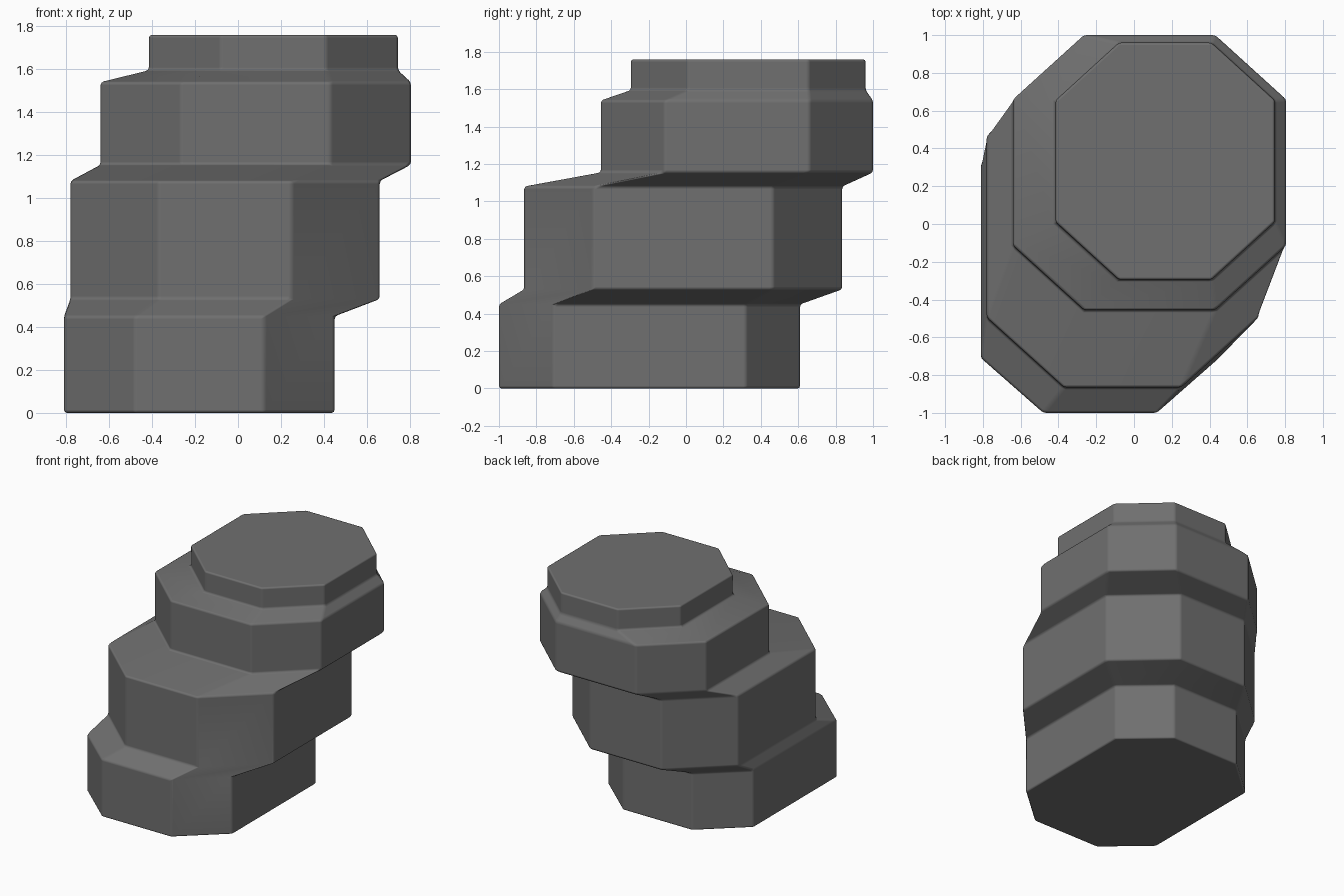
import bpy
import bmesh

cube = bpy.data.objects.get("Cube")
if cube:
    bpy.data.objects.remove(cube, do_unlink=True)

# One dark grey stone colour
stone = bpy.data.materials.new("dark grey stone")
stone.use_nodes = True
colour = (0.16, 0.16, 0.16, 1)
stone.diffuse_color = colour
bsdf = stone.node_tree.nodes["Principled BSDF"]
bsdf.inputs["Base Color"].default_value = colour
bsdf.inputs["Roughness"].default_value = 0.8


def octagon(bm, x0, x1, y0, y1, cut_x, cut_y, z):
    """Ring of eight vertices: a rectangle with its corners cut off."""
    points = [(x0 + cut_x, y0), (x1 - cut_x, y0), (x1, y0 + cut_y), (x1, y1 - cut_y),
              (x1 - cut_x, y1), (x0 + cut_x, y1), (x0, y1 - cut_y), (x0, y0 + cut_y)]
    return [bm.verts.new((x, y, z)) for x, y in points]


# Tiers: x range, y range, corner cuts, bottom and top height
tiers = [
    (-0.81, 0.45, -1.00, 0.61, 0.33, 0.29, 0.00, 0.45),
    (-0.78, 0.66, -0.865, 0.835, 0.41, 0.37, 0.53, 1.08),
    (-0.64, 0.805, -0.455, 1.00, 0.375, 0.34, 1.155, 1.54),
    (-0.415, 0.745, -0.295, 0.96, 0.335, 0.305, 1.595, 1.76),
]

# Loft all rings into one stepped, leaning rock stack
bm = bmesh.new()
rings = []
for *outline, bottom, top in tiers:
    rings += [octagon(bm, *outline, z) for z in (bottom, top)]
for low, high in zip(rings, rings[1:]):
    for i in range(8):
        j = (i + 1) % 8
        bm.faces.new((low[i], low[j], high[j], high[i]))
bm.faces.new(rings[0][::-1])
bm.faces.new(rings[-1])
bmesh.ops.recalc_face_normals(bm, faces=bm.faces)
for face in bm.faces:
    face.smooth = True

mesh = bpy.data.meshes.new("rock_stack")
bm.to_mesh(mesh)
bm.free()
mesh.materials.append(stone)
rock = bpy.data.objects.new("rock_stack", mesh)
bpy.context.collection.objects.link(rock)

# Softly rounded edges with flat-looking faces
bevel = rock.modifiers.new("rounded_edges", "BEVEL")
bevel.width = 0.014
bevel.segments = 2
bevel.limit_method = "ANGLE"
bevel.angle_limit = 0.26
bevel.harden_normals = True
